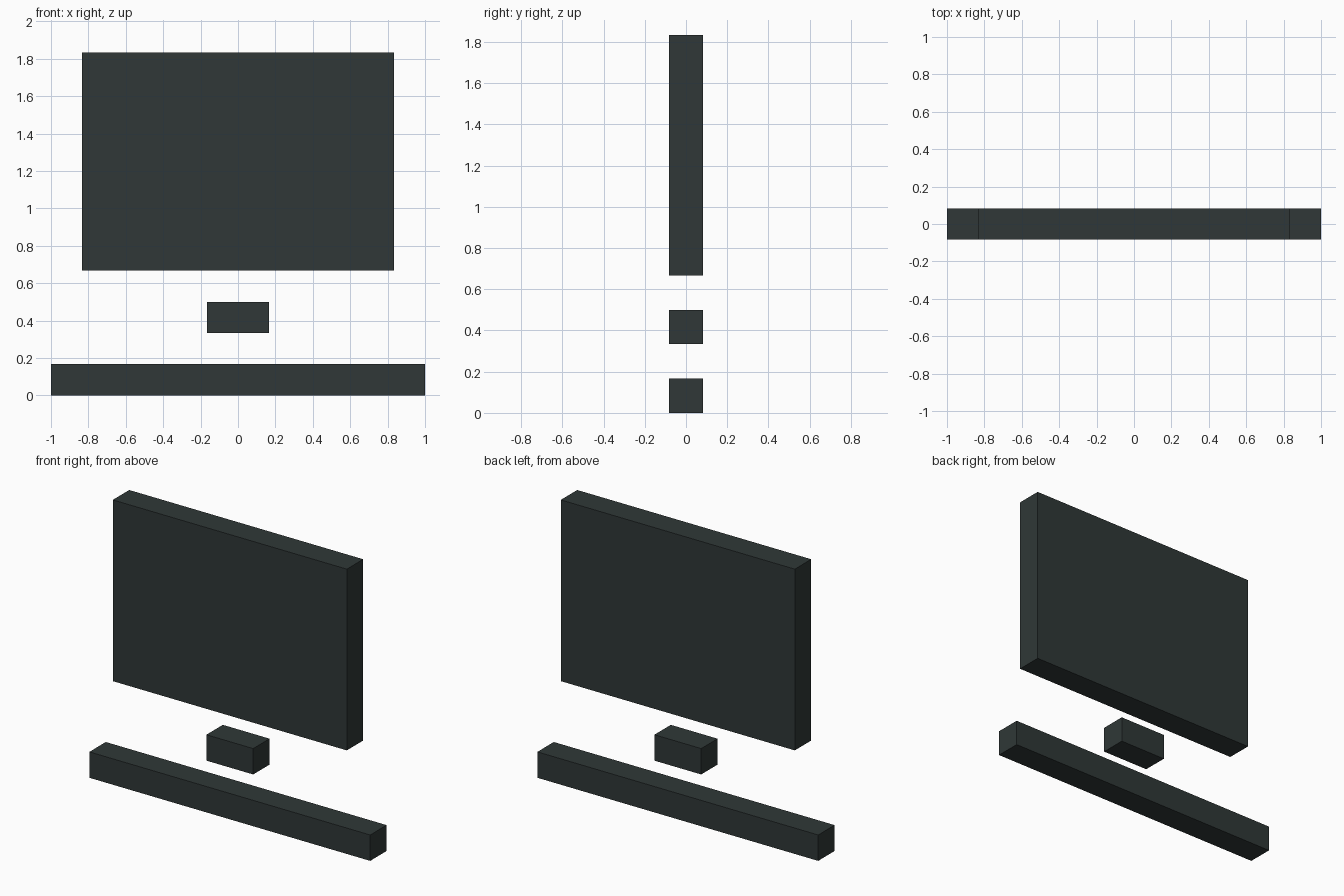
import bpy

if "Cube" in bpy.data.objects:
    bpy.data.objects.remove(bpy.data.objects["Cube"])

U = 1 / 6  # the model sits on a grid of sixths

charcoal = bpy.data.materials.new("dark_charcoal")
charcoal.diffuse_color = (0.029, 0.039, 0.038, 1)
charcoal.use_nodes = True
charcoal.node_tree.nodes["Principled BSDF"].inputs["Base Color"].default_value = charcoal.diffuse_color


def block(name, width, bottom, height, depth=U):
    """Box centred on x and y, resting at the given bottom height."""
    bpy.ops.mesh.primitive_cube_add(size=1, location=(0, 0, bottom + height / 2))
    ob = bpy.context.object
    ob.name = name
    ob.scale = (width, depth, height)
    bpy.ops.object.transform_apply(location=False, rotation=False, scale=True)
    ob.data.materials.append(charcoal)
    return ob


# Long bar on the ground
block("base_bar", 12 * U, 0, U)
# Small floating block between bar and panel
block("middle_block", 2 * U, 2 * U, U)
# Large upright panel
block("screen_panel", 10 * U, 4 * U, 7 * U)
